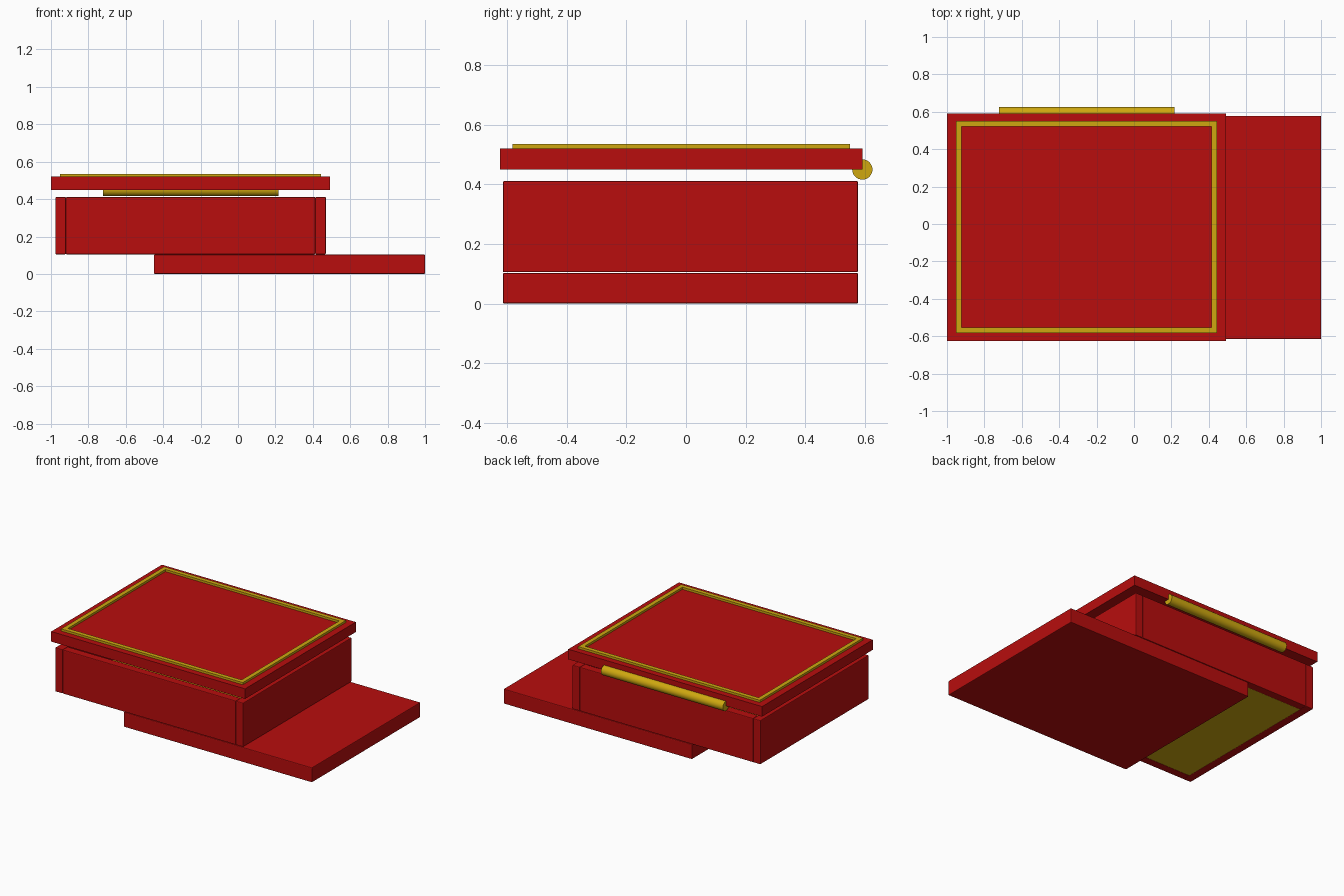
import bpy
import math

if "Cube" in bpy.data.objects:
    bpy.data.objects.remove(bpy.data.objects["Cube"])


def material(name, rgb):
    m = bpy.data.materials.new(name)
    m.diffuse_color = (*rgb, 1.0)
    m.use_nodes = True
    m.node_tree.nodes["Principled BSDF"].inputs["Base Color"].default_value = m.diffuse_color
    return m


RED = material("deep red", (0.48, 0.004, 0.004))
GOLD = material("gold", (0.62, 0.39, 0.005))


def box(name, x, y, z, mat, bevel=0.0):
    """Box from (min, max) ranges, with optional softened edges."""
    lo, hi = zip(x, y, z)
    bpy.ops.mesh.primitive_cube_add(
        size=1, location=[(a + b) / 2 for a, b in zip(lo, hi)])
    ob = bpy.context.object
    ob.name = name
    ob.scale = [b - a for a, b in zip(lo, hi)]
    bpy.ops.object.transform_apply(location=False, rotation=False, scale=True)
    ob.data.materials.append(mat)
    if bevel:
        mod = ob.modifiers.new("soft edges", 'BEVEL')
        mod.width = bevel
        mod.segments = 2
    return ob


# Body extents: outer walls share their depth with the base
X0, X1 = -0.977, 0.47
Y0, Y1 = -0.615, 0.578
WALL = 0.057
Z = (0.105, 0.411)

# Base slab, slid out to the right
box("base", (-0.45, 1.0), (Y0, Y1), (0.0, 0.103), RED, 0.005)

# Four walls
for name, x in (("left_wall", X0), ("right_wall", X1 - WALL)):
    box(name, (x, x + WALL), (Y0, Y1), Z, RED, 0.005)
for name, y in (("front_wall", Y0), ("back_wall", Y1 - WALL)):
    box(name, (X0 + WALL, X1 - WALL), (y, y + WALL), Z, RED, 0.005)

# Gold floor lining between the walls
box("floor_lining", (X0 + WALL, X1 - WALL), (Y0 + WALL, Y1 - WALL),
    (0.107, 0.125), GOLD)

# Lid floating above the walls
box("lid", (-1.0, 0.492), (-0.625, 0.592), (0.45, 0.52), RED)

# Gold trim frame on the lid
TX0, TX1, TY0, TY1, T = -0.953, 0.445, -0.583, 0.55, 0.03
TZ = (0.515, 0.535)
for name, y in (("front_trim", TY0), ("back_trim", TY1 - T)):
    box(name, (TX0, TX1), (y, y + T), TZ, GOLD)
for name, x in (("left_trim", TX0), ("right_trim", TX1 - T)):
    box(name, (x, x + T), (TY0 + T, TY1 - T), TZ, GOLD)

# Hinge rod along the back edge of the lid
bpy.ops.mesh.primitive_cylinder_add(
    vertices=32, radius=0.034, depth=0.938,
    location=(-0.253, 0.592, 0.45), rotation=(0, math.pi / 2, 0))
hinge = bpy.context.object
hinge.name = "hinge"
hinge.data.materials.append(GOLD)
bpy.ops.object.shade_smooth_by_angle(angle=math.radians(40))
